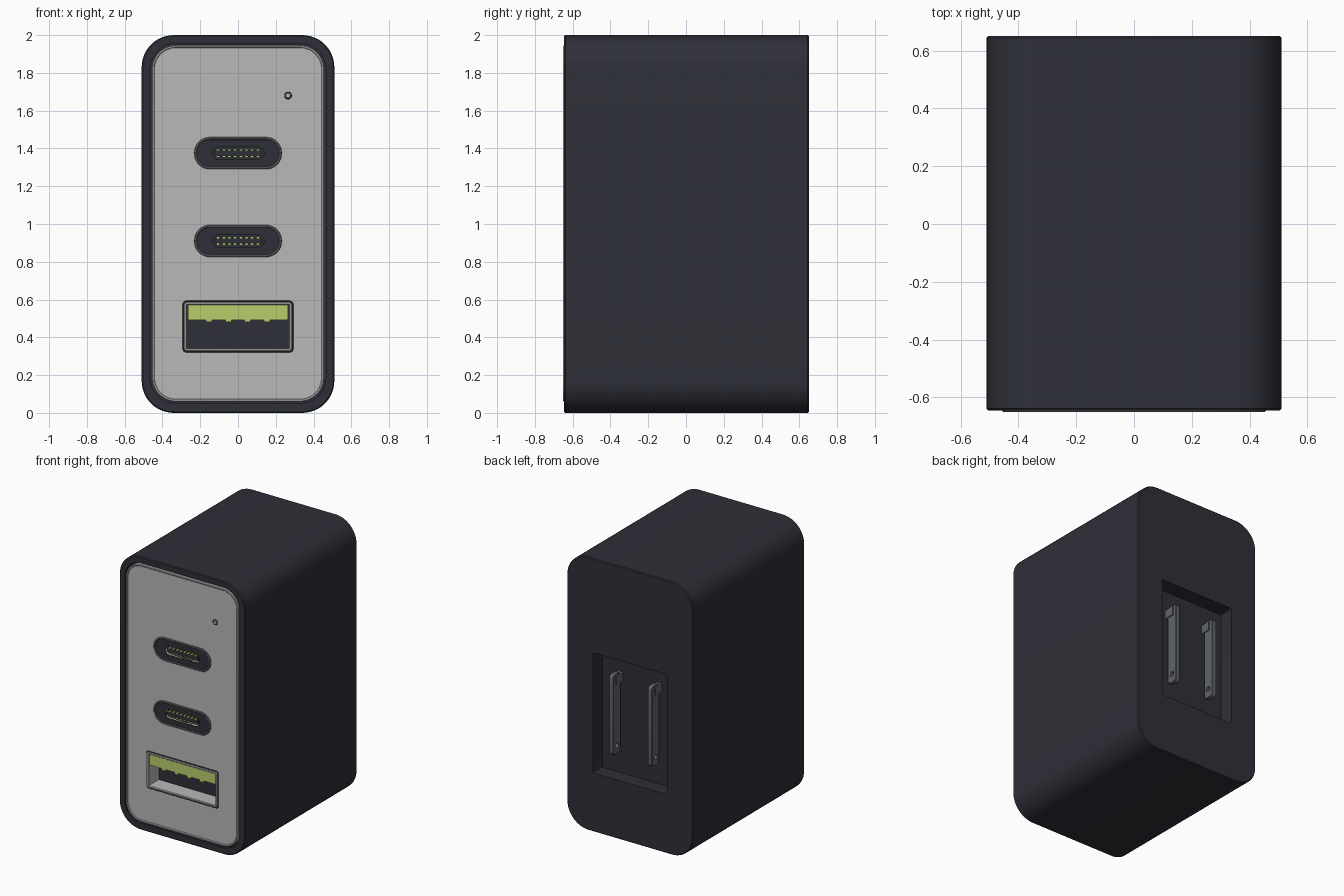
import bpy, bmesh, math
from mathutils import Matrix

if "Cube" in bpy.data.objects:
    bpy.data.objects.remove(bpy.data.objects["Cube"])


def material(name, rgb):
    m = bpy.data.materials.new(name)
    m.diffuse_color = (*rgb, 1)
    m.use_nodes = True
    m.node_tree.nodes["Principled BSDF"].inputs["Base Color"].default_value = m.diffuse_color
    return m


DARK = material("charcoal plastic", (0.028, 0.029, 0.040))
GREY = material("light grey panel", (0.48, 0.48, 0.48))
RIM = material("mid grey rim", (0.14, 0.14, 0.15))
GREEN = material("lime contact", (0.48, 0.62, 0.15))
METAL = material("prong metal", (0.12, 0.13, 0.135))


def outline(w, h, r, n=8):
    """Rounded rectangle points in x, z."""
    pts = []
    for k, (sx, sz) in enumerate([(1, 1), (-1, 1), (-1, -1), (1, -1)]):
        for i in range(n + 1):
            a = (k + i / n) * math.pi / 2
            pts.append((sx * (w / 2 - r) + r * math.cos(a),
                        sz * (h / 2 - r) + r * math.sin(a)))
    return pts


def loft(name, layers, mat, x=0, z=0, n=8, closed=False, turn=False):
    """Skin rounded rectangles (w, h, r, y); closed joins last to first."""
    bm = bmesh.new()
    rows = [[bm.verts.new((px, y, pz)) for px, pz in outline(w, h, r, n)]
            for w, h, r, y in layers]
    pairs = list(zip(rows, rows[1:]))
    if closed:
        pairs.append((rows[-1], rows[0]))
    else:
        bm.faces.new(rows[0])
        bm.faces.new(rows[-1])
    for a, b in pairs:
        for i in range(len(a)):
            j = (i + 1) % len(a)
            bm.faces.new((a[i], a[j], b[j], b[i]))
    bmesh.ops.recalc_face_normals(bm, faces=bm.faces)
    if turn:
        bm.transform(Matrix.Rotation(math.pi / 2, 4, 'Z'))
    me = bpy.data.meshes.new(name)
    bm.to_mesh(me)
    bm.free()
    me.materials.append(mat)
    ob = bpy.data.objects.new(name, me)
    bpy.context.collection.objects.link(ob)
    ob.location = (x, 0, z)
    return ob


def prism(name, w, h, r, y0, y1, mat, x=0, z=0, bevel=0, **kw):
    if bevel:
        end = (w - 2 * bevel, h - 2 * bevel, r - bevel)
        layers = [(*end, y0), (w, h, r, y0 + bevel), (w, h, r, y1 - bevel), (*end, y1)]
    else:
        layers = [(w, h, r, y0), (w, h, r, y1)]
    return loft(name, layers, mat, x, z, **kw)


def ring(name, w, h, r, t, y0, y1, mat, x=0, z=0):
    """Frame of width t with a softened front edge."""
    c = t * 0.25
    def lay(d, y):
        return (w - 2 * d, h - 2 * d, r - d, y)
    return loft(name, [lay(0, y1), lay(0, y0 + c), lay(c, y0), lay(t - c, y0),
                       lay(t, y0 + c), lay(t, y1)], mat, x, z, closed=True)


def cut(targets, cutter):
    for ob in targets:
        mod = ob.modifiers.new("cut", 'BOOLEAN')
        mod.operation, mod.solver, mod.object = 'DIFFERENCE', 'EXACT', cutter
        bpy.context.view_layer.objects.active = ob
        bpy.ops.object.modifier_apply(modifier=mod.name)
    bpy.data.objects.remove(cutter)


# Housing with front pocket and rear prong bay
body = prism("housing", 1.02, 2.0, 0.17, -0.645, 0.65, DARK, z=1, bevel=0.006, n=12)
cut([body], prism("pocket_cutter", 0.93, 1.905, 0.135, -0.8, -0.615, DARK, z=1.003, n=12))
cut([body], prism("bay_cutter", 0.60, 0.88, 0.012, 0.54, 0.8, DARK, z=0.87, n=2))

# Face panel and its raised edge
panel = prism("face_panel", 0.90, 1.875, 0.12, -0.642, -0.612, GREY, z=1.003, n=12)
ring("panel_edge", 0.912, 1.887, 0.126, 0.014, -0.65, -0.612, GREY, z=1.003)

# Two small oval ports
for k, z in enumerate((1.375, 0.91)):
    plug = prism(f"oval_port_face_{k}", 0.45, 0.156, 0.077, -0.645, -0.62, DARK, z=z)
    ring(f"oval_port_rim_{k}", 0.464, 0.17, 0.084, 0.014, -0.649, -0.62, RIM, z=z)
    cut([body, panel, plug],
        prism("slot_cutter", 0.276, 0.066, 0.032, -0.8, -0.56, DARK, z=z, n=4))
    prism(f"oval_port_tongue_{k}", 0.25, 0.034, 0.01, -0.64, -0.55, DARK, z=z, n=2)
    # Contacts in two rows
    for row in (-1, 1):
        for i in range(8):
            prism(f"contact_{k}_{row}_{i}", 0.016, 0.009, 0.001, -0.643, -0.60, GREEN,
                  x=(i - 3.5) * 0.03, z=z + row * 0.0185, n=1)

# Large rectangular port
cut([body, panel], prism("port_cutter", 0.56, 0.25, 0.01, -0.8, -0.53, DARK, z=0.457, n=2))
ring("wide_port_seam", 0.586, 0.274, 0.02, 0.008, -0.645, -0.62, DARK, z=0.457)
ring("wide_port_rim", 0.572, 0.26, 0.016, 0.015, -0.649, -0.53, GREY, z=0.457)
prism("wide_port_tongue", 0.532, 0.082, 0.003, -0.642, -0.53, GREEN, z=0.534, n=1)
for i in range(4):
    prism(f"wide_port_contact_{i}", 0.032, 0.02, 0.002, -0.642, -0.54, GREEN,
          x=(i - 1.5) * 0.102, z=0.49, n=1)

# Indicator light
ring("indicator_seam", 0.04, 0.04, 0.0199, 0.006, -0.645, -0.63, DARK, x=0.265, z=1.68)
prism("indicator", 0.029, 0.029, 0.0144, -0.647, -0.63, GREY, x=0.265, z=1.68, bevel=0.003)

# Folded prongs with a hole near the tip and a pivot block
for side in (-1, 1):
    x = side * 0.157
    prong = prism(f"prong_{side}", 0.085, 0.59, 0.025, -0.018, 0.018, METAL,
                  x=x, z=0.885, bevel=0.004, n=4, turn=True)
    prong.data.transform(Matrix.Translation((0, 0.6, 0)))
    hole = prism("hole_cutter", 0.036, 0.036, 0.0179, -0.1, 0.1, METAL,
                 x=x, z=0.655, n=4, turn=True)
    hole.data.transform(Matrix.Translation((0, 0.6, 0)))
    bpy.context.view_layer.update()
    cut([prong], hole)
    prism(f"prong_pivot_{side}", 0.052, 0.07, 0.01, 0.53, 0.615, METAL, x=x, z=1.135, n=2)

# Smooth rounded corners, keep hard edges
bpy.ops.object.select_all(action='SELECT')
bpy.context.view_layer.objects.active = body
bpy.ops.object.shade_smooth_by_angle(angle=math.radians(30))
